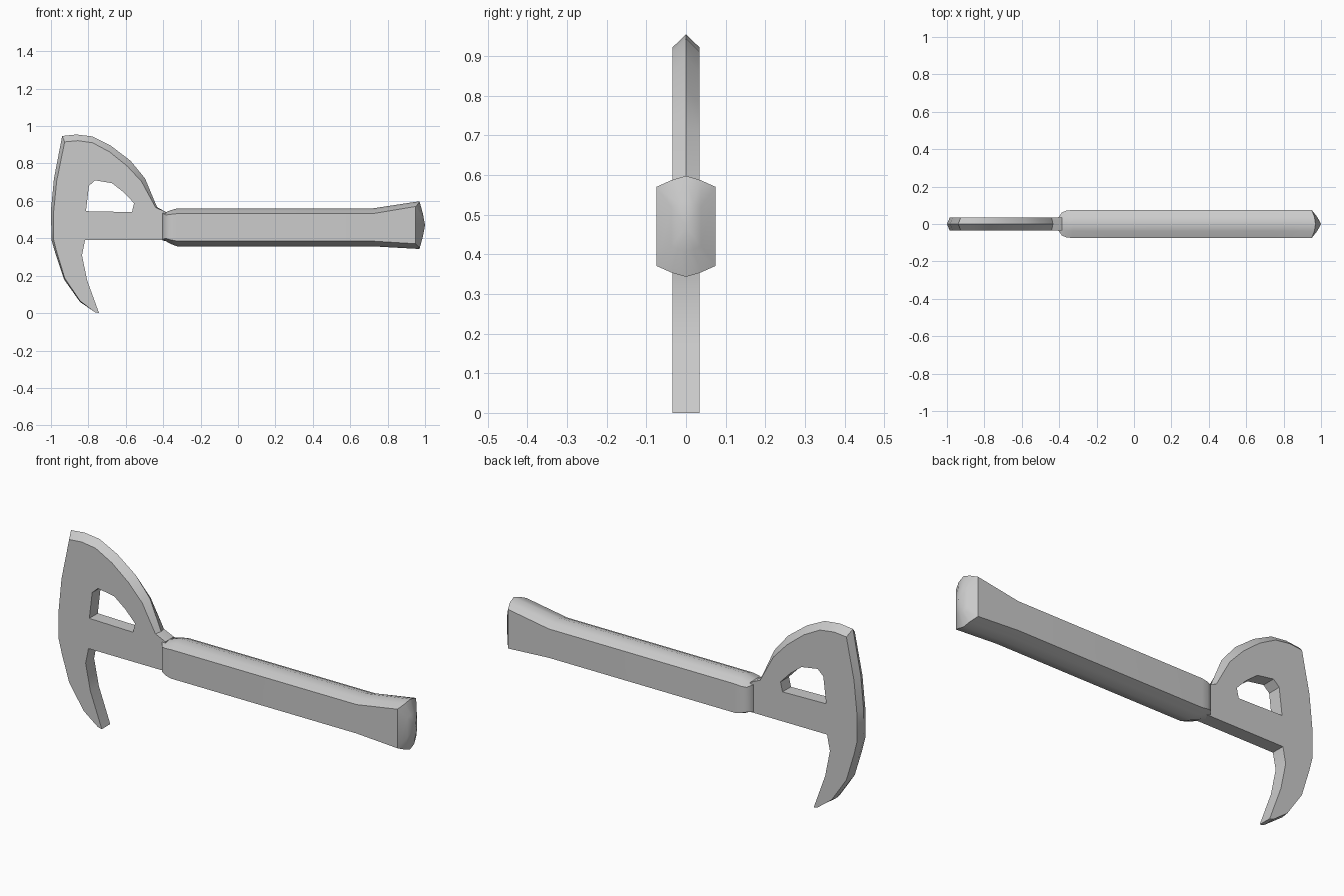
import bpy, bmesh, math
from mathutils import Vector

if "Cube" in bpy.data.objects:
    bpy.data.objects.remove(bpy.data.objects["Cube"])


def finish(bm, name, angle):
    bmesh.ops.recalc_face_normals(bm, faces=bm.faces[:])
    mesh = bpy.data.meshes.new(name)
    bm.to_mesh(mesh)
    bm.free()
    ob = bpy.data.objects.new(name, mesh)
    bpy.context.collection.objects.link(ob)
    bpy.ops.object.select_all(action='DESELECT')
    ob.select_set(True)
    bpy.context.view_layer.objects.active = ob
    bpy.ops.object.shade_smooth_by_angle(angle=math.radians(angle))
    return ob


def add_loop(bm, pts):
    return [bm.verts.new(p) for p in pts]


def bridge(bm, a, b):
    n = len(a)
    for i in range(n):
        bm.faces.new((a[i], a[(i + 1) % n], b[(i + 1) % n], b[i]))


# Axe head: outline (x, z, edge bevel) with a window; ridge runs along y = 0
OUTER = [(-.94, .947, .034), (-.865, .955, .034), (-.78, .945, .034), (-.68, .895, .034),
         (-.575, .815, .034), (-.497, .72, .025), (-.433, .567, .008), (-.385, .54, 0),
         (-.385, .39, 0), (-.60, .39, 0), (-.818, .39, 0), (-.834, .31, 0),
         (-.807, .176, 0), (-.743, .0, 0), (-.765, .005, 0), (-.845, .06, .005),
         (-.93, .18, .008), (-.975, .315, .01), (-.997, .39, .012), (-1.0, .55, .015),
         (-.984, .72, .02)]
WINDOW = [(-.813, .545), (-.797, .68), (-.765, .71), (-.674, .695),
          (-.61, .645), (-.556, .588), (-.567, .54)]
HALF = .034
CENTRE = Vector((-.75, .5))

bm = bmesh.new()


def outer_layer(y):
    pts = []
    for x, z, inset in OUTER:
        p = Vector((x, z))
        if y:
            p += (CENTRE - p).normalized() * inset
        pts.append((p.x, y, p.y))
    return add_loop(bm, pts)


front, ridge, back = [outer_layer(y) for y in (-HALF, 0, HALF)]
hole_front, hole_back = [add_loop(bm, [(x, y, z) for x, z in WINDOW]) for y in (-HALF, HALF)]
bridge(bm, front, ridge)
bridge(bm, ridge, back)
bridge(bm, hole_front, hole_back)
for outer, hole in ((front, hole_front), (back, hole_back)):
    edges = [bm.edges.get((l[i], l[i - 1])) for l in (outer, hole) for i in range(len(l))]
    bmesh.ops.triangle_fill(bm, edges=edges, use_beauty=True)
finish(bm, "axe_head", 40)


# Handle: lofted flat-sided section with shallow crowned top and bottom
def section(x, lo, hi, hw, crown=.028, end=0, scale=1):
    mid = (lo + hi) / 2
    half = [(0, hi), (hw * .5, hi - crown * .4), (hw, hi - crown),
            (hw, lo + crown), (hw * .5, lo + crown * .4), (0, lo)]
    full = half + [(-y, z) for y, z in half[-2:0:-1]]
    return [(x - end * (abs(y) / hw) ** 2, y * scale, mid + (z - mid) * scale) for y, z in full]


bm = bmesh.new()
rings = [section(-.405, .39, .54, .034, .005),
         section(-.385, .384, .54, .062, .015),
         section(-.36, .37, .55, .072, .022),
         section(-.326, .357, .56, .075),
         section(.72, .357, .56, .075),
         section(.97, .343, .598, .075, .028, .02),
         section(.988, .343, .598, .075, .028, .008, .5)]
loops = [add_loop(bm, r) for r in rings]
for a, b in zip(loops, loops[1:]):
    bridge(bm, a, b)
bm.faces.new(loops[0])
tip = bm.verts.new((1.0, 0, .47))
last = loops[-1]
for i in range(len(last)):
    bm.faces.new((last[i - 1], last[i], tip))
finish(bm, "handle", 40)
